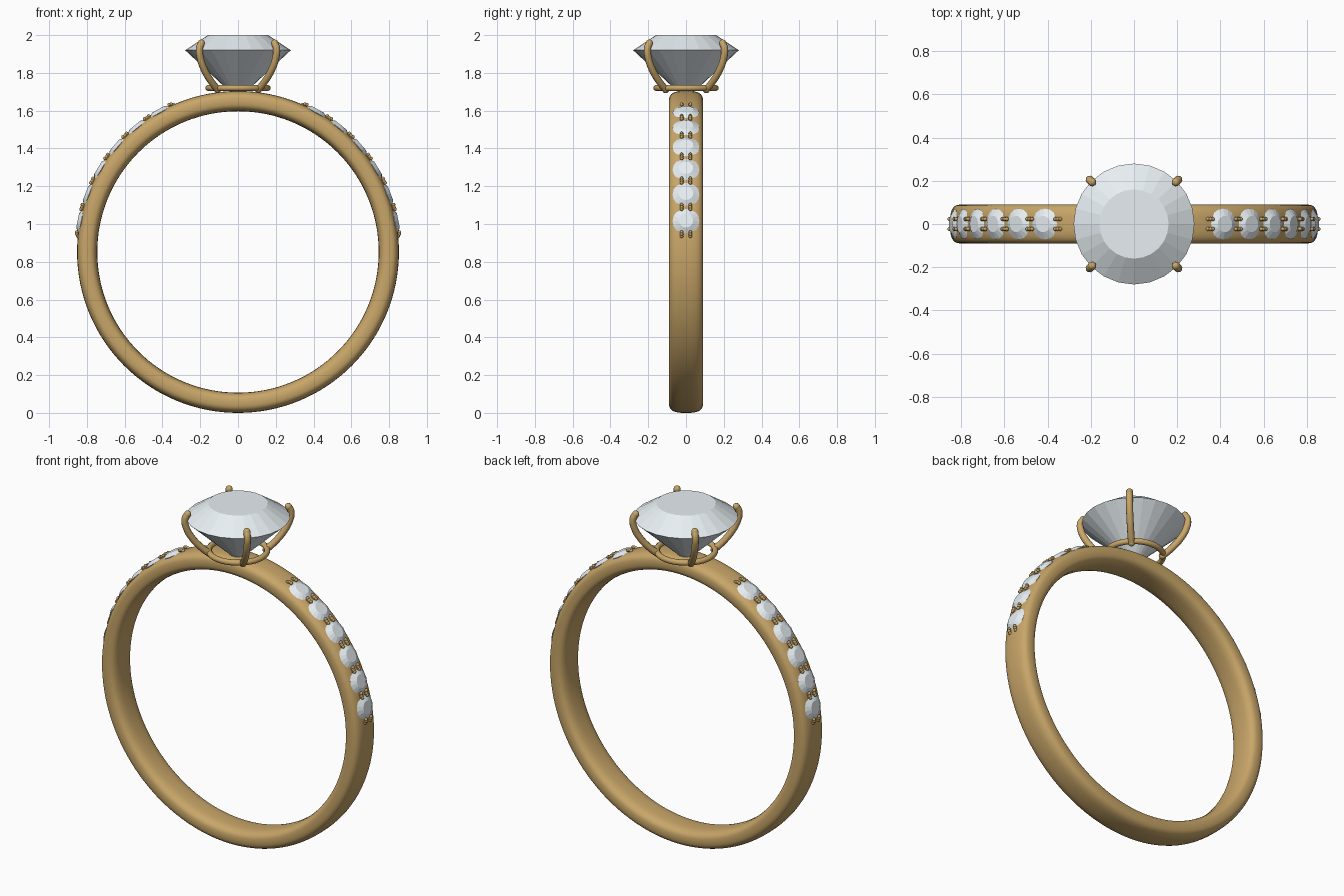
import bpy, bmesh
from math import sin, cos, pi, radians, copysign
from mathutils import Matrix, Vector

if "Cube" in bpy.data.objects:
    bpy.data.objects.remove(bpy.data.objects["Cube"])

CZ, R_OUT, R_IN = 0.852, 0.852, 0.745   # ring centre height and radii


def material(name, rgb):
    m = bpy.data.materials.new(name)
    m.diffuse_color = (*rgb, 1)
    m.use_nodes = True
    m.node_tree.nodes["Principled BSDF"].inputs["Base Color"].default_value = m.diffuse_color
    return m


GOLD = material("gold", (0.58, 0.38, 0.14))
GEM = material("clear_stone", (0.80, 0.86, 0.89))


def finish(name, bm, mat, smooth):
    bmesh.ops.recalc_face_normals(bm, faces=bm.faces)
    me = bpy.data.meshes.new(name)
    bm.to_mesh(me)
    bm.free()
    me.materials.append(mat)
    for p in me.polygons:
        p.use_smooth = smooth
    ob = bpy.data.objects.new(name, me)
    bpy.context.collection.objects.link(ob)
    return ob


def sweep_ring(name, profile, z, axis, segs):
    """Revolve a closed (radius, offset) profile around the y or z axis."""
    bm = bmesh.new()
    rings = []
    for i in range(segs):
        a = 2 * pi * i / segs
        rings.append([bm.verts.new((r * cos(a), o, z + r * sin(a)) if axis == 'Y'
                                   else (r * cos(a), r * sin(a), z + o))
                      for r, o in profile])
    n = len(profile)
    for i in range(segs):
        p, q = rings[i], rings[(i + 1) % segs]
        for j in range(n):
            bm.faces.new((p[j], p[(j + 1) % n], q[(j + 1) % n], q[j]))
    return finish(name, bm, GOLD, True)


def add_gem(bm, mtx, girdle, table, crown, depth, sides):
    """Brilliant-cut stone: table, crown and pointed pavilion, girdle at origin."""
    def ring(r, z):
        return [bm.verts.new(mtx @ Vector((r * cos(2 * pi * i / sides),
                                           r * sin(2 * pi * i / sides), z)))
                for i in range(sides)]
    top, mid = ring(table, crown), ring(girdle, 0)
    tip = bm.verts.new(mtx @ Vector((0, 0, -depth)))
    bm.faces.new(top)
    for i in range(sides):
        k = (i + 1) % sides
        bm.faces.new((mid[i], mid[k], top[k], top[i]))
        bm.faces.new((mid[k], mid[i], tip))


# Band with softly rounded rectangular section
half_t, half_w, e = (R_OUT - R_IN) / 2, 0.09, 2 / 2.9
sec = []
for i in range(32):
    c, s = cos(2 * pi * i / 32), sin(2 * pi * i / 32)
    sec.append(((R_OUT + R_IN) / 2 + half_t * copysign(abs(c) ** e, c),
                half_w * copysign(abs(s) ** e, s)))
sweep_ring("band", sec, CZ, 'Y', 128)

# Small round wire under the main stone
wire = [(0.157 + 0.016 * cos(2 * pi * i / 12), 0.016 * sin(2 * pi * i / 12)) for i in range(12)]
sweep_ring("seat_ring", wire, 1.72, 'Z', 48)

# Main stone
bm = bmesh.new()
add_gem(bm, Matrix.Translation((0, 0, 1.92)), 0.28, 0.16, 0.08, 0.26, 24)
finish("main_stone", bm, GEM, False)

# Four curved claws with rounded tips
path = [(0.108, 1.712), (0.135, 1.745), (0.175, 1.81), (0.2, 1.88), (0.204, 1.93), (0.194, 1.957)]
for n in range(4):
    sx, sy = (1, -1)[n % 2], (1, -1)[n // 2]
    cu = bpy.data.curves.new("claw", 'CURVE')
    cu.dimensions = '3D'
    cu.bevel_depth, cu.bevel_resolution, cu.resolution_u = 0.019, 3, 6
    cu.use_fill_caps = True
    sp = cu.splines.new('BEZIER')
    sp.bezier_points.add(len(path) - 1)
    for bp, (d, z) in zip(sp.bezier_points, path):
        bp.co = (sx * d, sy * d, z)
        bp.handle_left_type = bp.handle_right_type = 'AUTO'
    cu.materials.append(GOLD)
    bpy.context.collection.objects.link(bpy.data.objects.new(f"claw_{n + 1}", cu))
    bm = bmesh.new()
    for d, z in (path[0], path[-1]):
        bmesh.ops.create_uvsphere(bm, u_segments=14, v_segments=8, radius=0.0195,
                                  matrix=Matrix.Translation((sx * d, sy * d, z)))
    finish(f"claw_tip_{n + 1}", bm, GOLD, True)


def on_band(deg, radius, y, side):
    """Frame on the band whose local z points outward."""
    a = radians(deg if side > 0 else 180 - deg)
    return (Matrix.Translation((radius * cos(a), y, CZ + radius * sin(a)))
            @ Matrix.Rotation(pi / 2 - a, 4, 'Y'))


# Six accent stones per shoulder, each held by four tiny grips
for side, label in ((1, "right"), (-1, "left")):
    stones, grips = bmesh.new(), bmesh.new()
    for k in range(6):
        deg = 11.1 + 9.95 * k
        add_gem(stones, on_band(deg, 0.846, 0, side), 0.071, 0.038, 0.019, 0.06, 16)
        for end in (-1, 1):
            for y in (-0.023, 0.023):
                for off, rad in ((4.1, 0.861), (4.8, 0.859), (5.5, 0.852)):
                    bmesh.ops.create_uvsphere(grips, u_segments=10, v_segments=6, radius=0.0095,
                                              matrix=on_band(deg + end * off, rad, y, side))
    finish(f"{label}_accent_stones", stones, GEM, False)
    finish(f"{label}_accent_grips", grips, GOLD, True)
